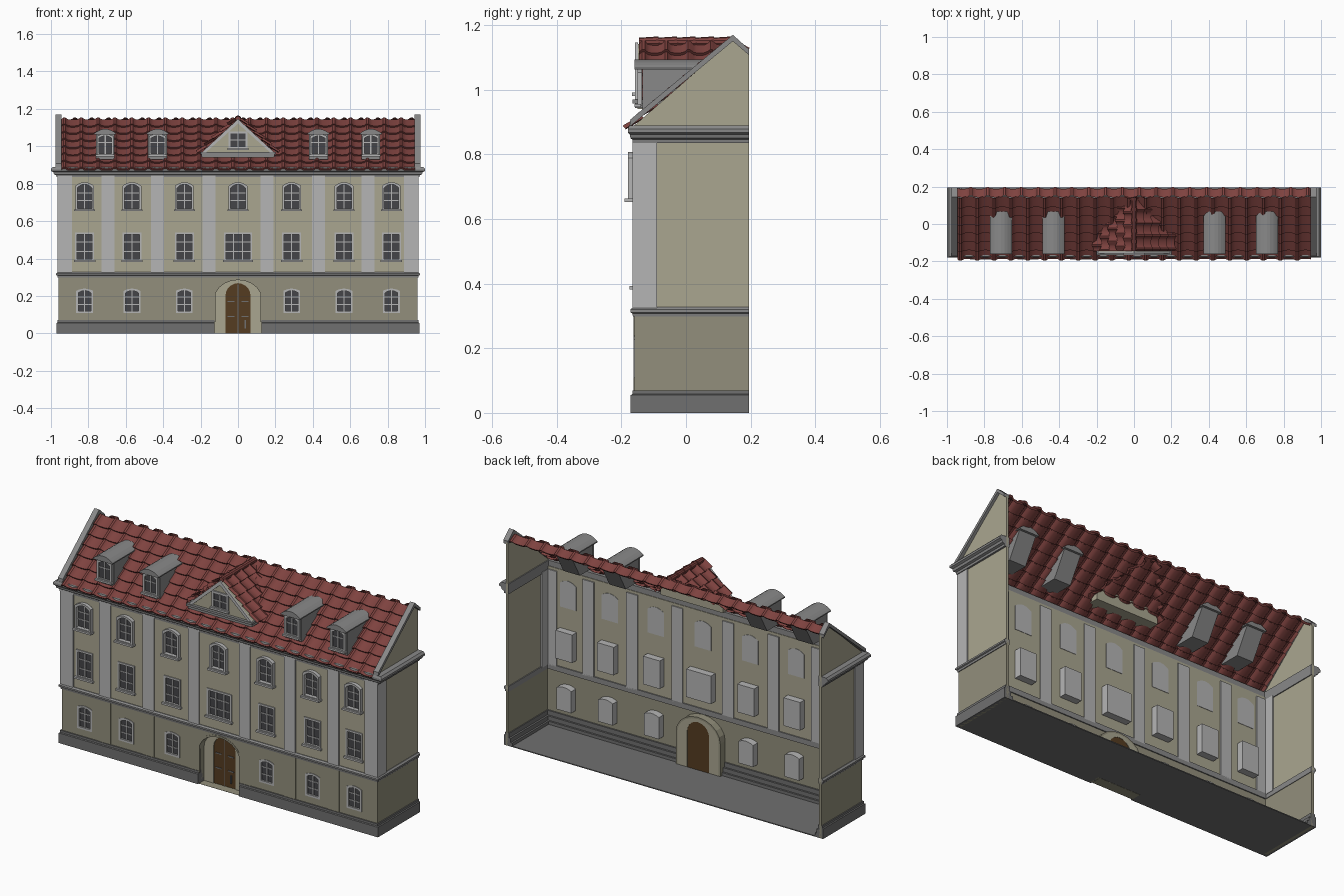
import bpy, bmesh, math
from mathutils import Vector, Matrix

if "Cube" in bpy.data.objects:
    bpy.data.objects.remove(bpy.data.objects["Cube"])


def material(name, r, g, b):
    m = bpy.data.materials.new(name)
    m.diffuse_color = (r, g, b, 1)
    m.use_nodes = True
    m.node_tree.nodes["Principled BSDF"].inputs["Base Color"].default_value = m.diffuse_color
    return m


UPPER = material("upper_plaster", .40, .38, .28)
LOWER = material("lower_plaster", .29, .275, .20)
TILE = material("red_tile", .21, .055, .05)
WOOD = material("door_wood", .09, .045, .015)
STONE = material("dark_stone", .16, .16, .16)
TRIM = material("grey_trim", .25, .25, .25)
PALE = material("pale_trim", .46, .46, .46)
GLASS = material("dark_glass", .06, .06, .065)


def add(name, mesh, mat):
    mesh.materials.clear()
    mesh.materials.append(mat)
    ob = bpy.data.objects.new(name, mesh)
    bpy.context.collection.objects.link(ob)
    return ob


def from_bm(name, bm, mat):
    bmesh.ops.recalc_face_normals(bm, faces=bm.faces)
    me = bpy.data.meshes.new(name)
    bm.to_mesh(me)
    bm.free()
    return add(name, me, mat)


def prism(name, profile, x0, x1, mat):
    """Profile in (y, z) extruded along x."""
    bm = bmesh.new()
    f = bm.faces.new([bm.verts.new((x0, y, z)) for y, z in profile])
    r = bmesh.ops.extrude_face_region(bm, geom=[f])
    bmesh.ops.translate(bm, vec=(x1 - x0, 0, 0),
                        verts=[v for v in r["geom"] if isinstance(v, bmesh.types.BMVert)])
    return from_bm(name, bm, mat)


def box(name, x0, x1, y0, y1, z0, z1, mat):
    return prism(name, [(y0, z0), (y1, z0), (y1, z1), (y0, z1)], x0, x1, mat)


def plate(name, outlines, y0, y1, mat):
    """Outline with holes in (x, z), given a thickness along y."""
    cu = bpy.data.curves.new(name, 'CURVE')
    cu.dimensions, cu.fill_mode, cu.extrude = '2D', 'BOTH', (y1 - y0) / 2
    for pts in outlines:
        sp = cu.splines.new('POLY')
        sp.points.add(len(pts) - 1)
        for p, (x, z) in zip(sp.points, pts):
            p.co = (x, z, 0, 1)
        sp.use_cyclic_u, sp.use_smooth = True, False
    tmp = bpy.data.objects.new(name + "_curve", cu)
    bpy.context.collection.objects.link(tmp)
    dg = bpy.context.evaluated_depsgraph_get()
    me = bpy.data.meshes.new_from_object(tmp.evaluated_get(dg))
    bpy.data.objects.remove(tmp)
    me.transform(Matrix.Translation((0, (y0 + y1) / 2, 0)) @ Matrix.Rotation(math.pi / 2, 4, 'X'))
    return add(name, me, mat)


def arch(w, z0, z1, rise=0, round_top=False, x=0, n=10):
    pts = [(x - w / 2, z0), (x + w / 2, z0)]
    if not rise:
        return pts + [(x + w / 2, z1), (x - w / 2, z1)]
    for i in range(n + 1):
        c, s = math.cos(math.pi * i / n), math.sin(math.pi * i / n)
        pts.append((x + w / 2 * c, z1 - rise + rise * (s if round_top else 1 - c * c)))
    return pts


def repeat(parts, xs):
    """Move parts to the first x, place linked copies at the rest."""
    for x in xs[1:]:
        for p in parts:
            q = p.copy()
            q.location.x = x
            bpy.context.collection.objects.link(q)
    for p in parts:
        p.location.x = xs[0]


def window(name, w, z0, z1, rise, yf, yg, depth, vbars, hbars, xs, sill=True):
    t = .011
    parts = [plate(name + "_frame", [arch(w, z0, z1, rise), arch(w - 2 * t, z0 + t, z1 - t, rise)], yf, yg + .004, PALE),
             plate(name + "_glass", [arch(w - t, z0 + .004, z1 - .004, rise)], yg, yg + .004, GLASS)]
    if depth:
        parts.append(plate(name + "_backing", [arch(w, z0, z1, rise)], yg + .004, yg + .004 + depth, PALE))
    for i in range(vbars):
        x = -w / 2 + w * (i + 1) / (vbars + 1)
        parts.append(box(name + "_mullion", x - .003, x + .003, yg - .005, yg, z0 + t, z1 - t, PALE))
    for k in hbars:
        z = z0 + (z1 - z0) * k
        parts.append(box(name + "_bar", -w / 2 + t, w / 2 - t, yg - .004, yg, z - .0025, z + .0025, PALE))
    if sill:
        parts.append(box(name + "_sill", -w / 2 - .006, w / 2 + .006, yf - .01, yg, z0 - .004, z0 + .006, PALE))
    repeat(parts, xs)


def band(name, profile, mat, x0=0, ky=1):
    """Moulding (offset, z) swept round the front and both sides."""
    bm = bmesh.new()
    for s in (-1, 1):
        path = [(x0, -.16, 0, -ky), (.96, -.16, 1, -ky), (.96, .195, 1, 0)]
        rings = [[bm.verts.new((s * (x + o * nx), y + o * ny, z)) for o, z in profile] for x, y, nx, ny in path]
        n = len(profile)
        for a, b in zip(rings, rings[1:]):
            for i in range(n):
                bm.faces.new((a[i], a[(i + 1) % n], b[(i + 1) % n], b[i]))
        bm.faces.new(rings[0])
        bm.faces.new(rings[-1])
    return from_bm(name, bm, mat)


def tiles(name, origin, u, v, rows, pitch):
    """Overlapping rolled tiles; rows lists the (start, end) along u, v is the full slope."""
    o, u, v = Vector(origin), Vector(u), Vector(v)
    rh = v.length / len(rows)
    v = v.normalized()
    nrm = u.cross(v)
    bm = bmesh.new()
    for i, (a, b) in enumerate(rows):
        prev = None
        steps = max(2, round((b - a) / pitch * 8))
        for k in range(steps + 1):
            d = a + (b - a) * k / steps
            t = ((d - a) / pitch) % 1
            h = .013 * math.sin(math.pi * t / .375) if t < .375 else -.004 * math.sin(math.pi * (t - .375) / .625)
            col = [bm.verts.new(o + u * d + v * (rh * j) + nrm * (h + e))
                   for j, e in ((i - .08, -.001), (i - .08, .011), (i + 1, 0))]
            if prev:
                for j in (0, 1):
                    bm.faces.new((prev[j], col[j], col[j + 1], prev[j + 1]))
            prev = col
    me = bpy.data.meshes.new(name)
    bm.to_mesh(me)
    bm.free()
    me.shade_smooth()
    me.set_sharp_from_angle(angle=.7)
    return add(name, me, TILE)


# window axes
COLS = [-.82, -.567, -.287, .287, .567, .82]
ALL = COLS + [0]

# front walls with openings
n = arch(.25, .05, .285, .10, True)
notch = [n[0]] + n[:1:-1] + [n[1]]
plate("ground_floor_wall", [[(-.96, .05)] + notch + [(.96, .05), (.96, .31), (-.96, .31)]]
      + [arch(.088, .11, .237, .012, x=x) for x in COLS], -.16, -.148, LOWER)
plate("upper_wall", [[(-.96, .31), (.96, .31), (.96, .86), (-.96, .86)]]
      + [arch(.096, .66, .805, .02, x=x) for x in ALL]
      + [arch(.098, .388, .538, x=x) for x in COLS] + [arch(.146, .388, .538)], -.16, -.148, UPPER)

# side walls, gables and copings
for s in (-1, 1):
    box("side_ground_wall", s * .945, s * .96, -.155, .195, .0, .31, LOWER)
    prism("gable_wall", [(-.155, .31), (-.165, .885), (.145, 1.155), (.195, 1.115), (.195, .31)], s * .947, s * .96, UPPER)
    prism("gable_coping", [(-.175, .885), (-.172, .908), (.145, 1.17), (.195, 1.125), (.195, 1.107), (.145, 1.15)],
          s * .945, s * .975, TRIM)
    box("corner_pilaster", s * .887, s * .966, -.166, -.142, .32, .845, PALE)
    box("corner_pilaster_side", s * .94, s * .966, -.166, -.09, .32, .845, PALE)
    for x in (.155, .43, .695):
        box("pilaster", s * (x - .034), s * (x + .034), -.166, -.142, .32, .845, PALE)
        box("ground_floor_strip", s * (x - .034), s * (x + .034), -.163, -.155, .06, .3, LOWER)

# plinth, mouldings and floor
band("plinth", [(-.04, 0), (.011, 0), (.011, .055), (.006, .058), (.006, .07), (-.02, .07), (-.02, .045),
                (-.03, .045), (-.03, .022), (-.04, .022)], STONE, x0=.125)
box("floor", -.95, .95, -.105, .195, 0, .005, STONE)
for s in (-1, 1):
    box("floor_front", s * .125, s * .95, -.14, -.105, 0, .005, STONE)
band("storey_ledge", [(-.018, .298), (.004, .298), (.006, .308), (.012, .311), (.012, .32), (.004, .327), (-.018, .327)], TRIM)
band("main_cornice", [(-.018, .835), (.01, .835), (.012, .846), (.024, .85), (.028, .862), (.04, .868), (.04, .879),
                      (.03, .89), (-.018, .89)], TRIM, ky=.5)

# windows of the three storeys
window("top_window", .1, .657, .808, .02, -.18, -.158, .008, 1, (.35, .62), ALL)
window("middle_window", .102, .386, .54, 0, -.165, -.153, .04, 1, (.33, .66), COLS)
window("middle_wide_window", .15, .386, .54, 0, -.165, -.153, .04, 2, (.33, .66), [0])
window("ground_window", .09, .108, .239, .012, -.163, -.153, .04, 1, (.35, .65), COLS, False)

# portal niche and door
plate("portal_niche", [arch(.27, 0, .295, .11, True), arch(.25, -.001, .285, .10, True)], -.162, -.105, LOWER)
plate("portal_back", [arch(.25, 0, .285, .10, True), arch(.134, -.001, .268, .067, True)], -.117, -.105, UPPER)
plate("door", [arch(.134, 0, .268, .067, True)], -.113, -.107, WOOD)
box("door_seam", -.0015, .0015, -.115, -.112, 0, .262, STONE)
box("door_handle", .036, .042, -.12, -.112, .025, .07, STONE)
for s in (-1, 1):
    for z in (.09, .17):
        box("door_hinge", s * .02, s * .055, -.116, -.112, z - .003, z + .003, STONE)

# main roof
tiles("front_roof_tiles", (-.945, -.178, .875), (1, 0, 0), (0, .323, .27), [(0, 1.89)] * 7, .09)
tiles("back_roof_tiles", (.945, .18, 1.115), (-1, 0, 0), (0, -.035, .03), [(0, 1.89)], .09)

# central pediment
plate("pediment_wall", [[(-.19, .94), (.19, .94), (.19, .97), (0, 1.142), (-.19, .97)]], -.15, -.05, UPPER)
plate("pediment_raking_trim", [[(-.2, .962), (-.178, .962), (0, 1.122), (.178, .962), (.2, .962), (0, 1.146)]],
      -.158, -.148, PALE)
box("pediment_cornice_lower", -.195, .195, -.158, -.1, .943, .958, TRIM)
box("pediment_cornice_upper", -.2, .2, -.165, -.1, .958, .97, TRIM)
window("pediment_window", .1, .985, 1.08, 0, -.157, -.153, 0, 1, (.5,), [0])
for s in (-1, 1):
    ends = [-.178 + (.965 + .037 * (i + .8) - .875) / .836 + .005 for i in range(5)]
    rows = [(-.145, e) if s > 0 else (-e, .145) for e in ends]
    tiles("pediment_tiles", (s * .208, 0, .963), (0, s, 0), (-s * .208, 0, .185), rows, .07)
bm = bmesh.new()
for i in range(5):
    bmesh.ops.create_cone(bm, cap_ends=True, segments=10, radius1=.017, radius2=.013, depth=.06,
                          matrix=Matrix.Translation((0, -.115 + i * .057, 1.148)) @ Matrix.Rotation(math.pi / 2, 4, 'X'))
from_bm("pediment_ridge_caps", bm, TILE)

# roof dormers
DORMERS = [-.71, -.43, .43, .71]
body = prism("dormer_body", [(-.135, .93), (-.135, 1.07), (.06, 1.07), (-.02, .93)], -.05, .05, TRIM)
cap = plate("dormer_cap", [arch(.118, 1.062, 1.093, .025)], -.16, .068, TRIM)
repeat([body, cap], DORMERS)
window("dormer_window", .09, .95, 1.066, .012, -.15, -.14, 0, 1, (.6,), DORMERS)
